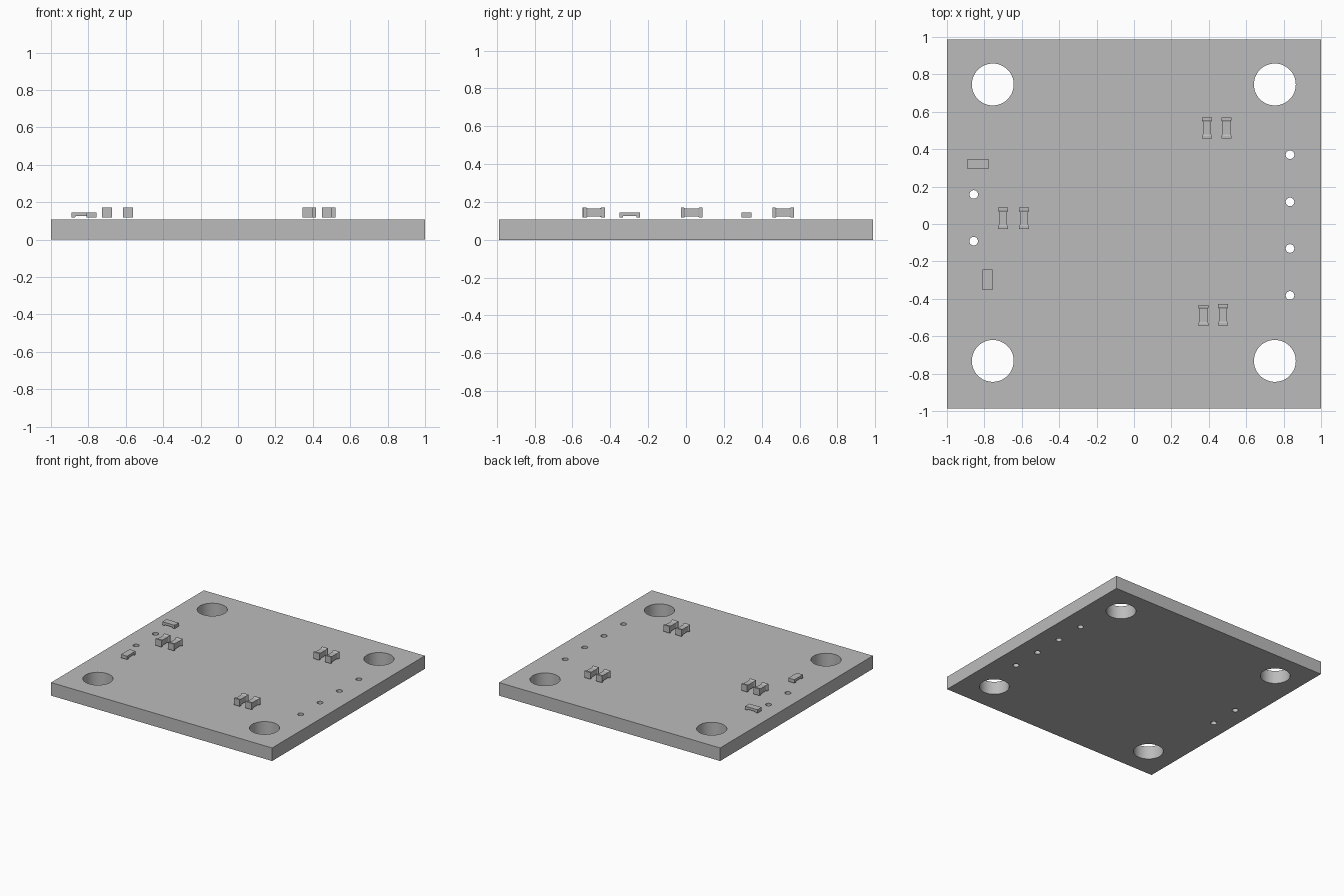
import bpy
import bmesh
import math
from mathutils import Matrix

if "Cube" in bpy.data.objects:
    bpy.data.objects.remove(bpy.data.objects["Cube"])

grey = bpy.data.materials.new("light_grey")
grey.diffuse_color = (0.5, 0.5, 0.5, 1)
grey.use_nodes = True
grey.node_tree.nodes["Principled BSDF"].inputs["Base Color"].default_value = grey.diffuse_color


def finish(name, bm):
    bmesh.ops.recalc_face_normals(bm, faces=bm.faces)
    mesh = bpy.data.meshes.new(name)
    bm.to_mesh(mesh)
    bm.free()
    mesh.materials.append(grey)
    ob = bpy.data.objects.new(name, mesh)
    bpy.context.collection.objects.link(ob)
    return ob


def box(bm, size, centre=(0, 0, 0)):
    m = Matrix.Translation(centre) @ Matrix.Diagonal((*size, 1))
    bmesh.ops.create_cube(bm, size=1, matrix=m)


def loft(bm, rings):
    """Rectangular rings (y, half width, bottom, top) joined along y."""
    loops = [[bm.verts.new(p) for p in ((-w, y, b), (w, y, b), (w, y, t), (-w, y, t))]
             for y, w, b, t in rings]
    for a, c in zip(loops, loops[1:]):
        for i in range(4):
            j = (i + 1) % 4
            bm.faces.new((a[i], a[j], c[j], c[i]))
    bm.faces.new(loops[0])
    bm.faces.new(loops[-1])


# Board with drilled holes
T = 0.107
bm = bmesh.new()
box(bm, (2, 1.974, T), (0, 0, T / 2))
board = finish("board", bm)

mounting = [(x, y, 0.112) for x in (-0.755, 0.753) for y in (-0.732, 0.746)]
pins = [(-0.857, y, 0.023) for y in (-0.092, 0.158)]
pins += [(0.834, y, 0.023) for y in (-0.382, -0.131, 0.118, 0.37)]
bm = bmesh.new()
for x, y, r in mounting + pins:
    bmesh.ops.create_cone(bm, cap_ends=True, segments=48, radius1=r, radius2=r,
                          depth=0.4, matrix=Matrix.Translation((x, y, T / 2)))
drill = finish("hole_cutter", bm)
drill.hide_render = True
drill.hide_viewport = True
cut = board.modifiers.new("holes", "BOOLEAN")
cut.object = drill
cut.solver = "EXACT"

# Tall chips: end caps slightly wider than the waisted body
tall = [(0.39, 0.513), (0.494, 0.513), (-0.70, 0.03), (-0.588, 0.03),
        (0.371, -0.489), (0.476, -0.486)]
for i, (x, y) in enumerate(tall):
    bm = bmesh.new()
    e, n = (0.027, 0.117, 0.171), (0.022, 0.122, 0.166)
    loft(bm, [(-0.057, *e), (-0.042, *e), (-0.034, *n),
              (0.034, *n), (0.042, *e), (0.057, *e)])
    ob = finish(f"tall_chip_{i + 1}", bm)
    ob.location = (x, y, 0)

# Flat chips: thin body standing on two end pads
for i, (x, y, turn) in enumerate([(-0.834, 0.32, math.pi / 2), (-0.784, -0.297, 0)]):
    bm = bmesh.new()
    e, n = (0.027, 0.117, 0.145), (0.027, 0.125, 0.145)
    loft(bm, [(-0.055, *e), (-0.037, *e), (-0.035, *n),
              (0.035, *n), (0.037, *e), (0.055, *e)])
    ob = finish(f"flat_chip_{i + 1}", bm)
    ob.location = (x, y, 0)
    ob.rotation_euler.z = turn

# Smooth hole walls, crisp board edges
bpy.context.view_layer.objects.active = board
board.select_set(True)
bpy.ops.object.modifier_apply(modifier="holes")
bpy.ops.object.shade_smooth_by_angle()
